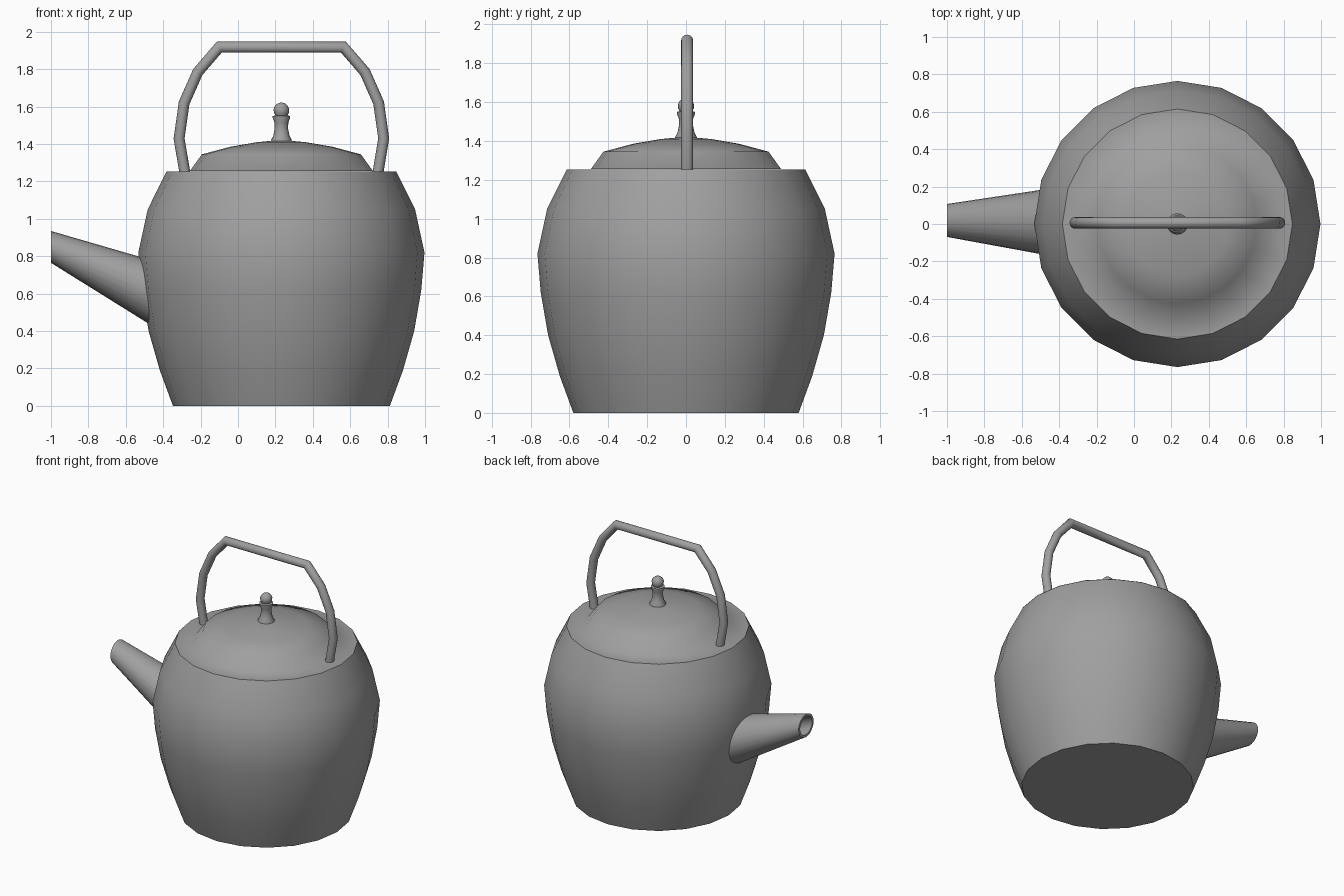
import bpy, bmesh
from math import cos, sin, pi, radians
from mathutils import Vector

cube = bpy.data.objects.get("Cube")
if cube:
    bpy.data.objects.remove(cube, do_unlink=True)

CX = 0.232  # centre of the pot along x

metal = bpy.data.materials.new("grey_metal")
metal.use_nodes = True
metal.diffuse_color = (0.35, 0.35, 0.35, 1)
metal.node_tree.nodes["Principled BSDF"].inputs["Base Color"].default_value = (0.35, 0.35, 0.35, 1)


def circle(centre, u, v, sides):
    """Ring of points around centre, spanned by the half axes u and v."""
    angles = [2 * pi * i / sides for i in range(sides)]
    return [Vector(centre) + u * cos(a) + v * sin(a) for a in angles]


def skin(name, rings, angle=60):
    """Closed, capped surface through a row of rings."""
    bm = bmesh.new()
    loops = [[bm.verts.new(p) for p in ring] for ring in rings]
    n = len(loops[0])
    for a, b in zip(loops, loops[1:]):
        for i in range(n):
            j = (i + 1) % n
            bm.faces.new((a[i], a[j], b[j], b[i]))
    bm.faces.new(loops[0][::-1])
    bm.faces.new(loops[-1])
    bmesh.ops.recalc_face_normals(bm, faces=bm.faces)
    mesh = bpy.data.meshes.new(name)
    bm.to_mesh(mesh)
    bm.free()
    mesh.materials.append(metal)
    obj = bpy.data.objects.new(name, mesh)
    bpy.context.collection.objects.link(obj)
    bpy.ops.object.select_all(action='DESELECT')
    obj.select_set(True)
    bpy.context.view_layer.objects.active = obj
    bpy.ops.object.shade_smooth_by_angle(angle=radians(angle))
    return obj


def revolve(name, profile, sides=20):
    """Turn a (radius, height) profile about the pot's axis."""
    return skin(name, [circle((CX, 0, z), Vector((r, 0, 0)), Vector((0, r, 0)), sides)
                       for r, z in profile])


# Pot body
revolve("body", [(0.58, 0), (0.65, 0.19), (0.71, 0.40), (0.748, 0.62),
                 (0.765, 0.82), (0.715, 1.05), (0.614, 1.254)])

# Flat shoulder running into the domed lid
revolve("lid", [(0.615, 1.255), (0.49, 1.2551), (0.425, 1.345),
                (0.275, 1.385), (0.13, 1.41), (0.02, 1.42)])

# Lid knob: flared stem, collar and ball
ball = [(0.042 * cos(t), 1.58 + 0.042 * sin(t))
        for t in [radians(a) for a in (-40, -15, 10, 35, 60, 85)]]
revolve("lid_knob", [(0.058, 1.40), (0.055, 1.422), (0.043, 1.445), (0.036, 1.48),
                     (0.037, 1.515), (0.047, 1.54), (0.047, 1.55)] + ball, 16)


# Hollow tapered spout, cut upright at the tip
def spout_ring(x, wall):
    t = (x + 1) / 0.6  # 0 at the tip, 1 inside the pot
    centre = (x, 0.019 - 0.01 * t, 0.85 - 0.274 * t)
    return circle(centre, Vector((0, 0.088 + 0.1 * t - wall, 0)),
                  Vector((0, 0, 0.085 + 0.1 * t - wall)), 24)


skin("spout", [spout_ring(-0.4, 0), spout_ring(-1, 0),
               spout_ring(-1, 0.018), spout_ring(-0.5, 0.02)], 45)

# Bail handle: round bar along a mirrored path with mitred corners
half = [(0.515, 1.24), (0.547, 1.43), (0.52, 1.62), (0.447, 1.785), (0.332, 1.918)]
path = [Vector((CX - x, 0.006, z)) for x, z in half]
path += [Vector((CX + x, 0.006, z)) for x, z in reversed(half)]
side = Vector((0, 1, 0))
rings = []
for i, p in enumerate(path):
    before = (p - path[max(i - 1, 0)]).normalized()
    after = (path[min(i + 1, len(path) - 1)] - p).normalized()
    along = (before + after).normalized()
    stretch = 1 / along.dot(after if after.length else before)
    rings.append(circle(p, side * 0.031, along.cross(side) * 0.029 * stretch, 16))
skin("handle", rings)
